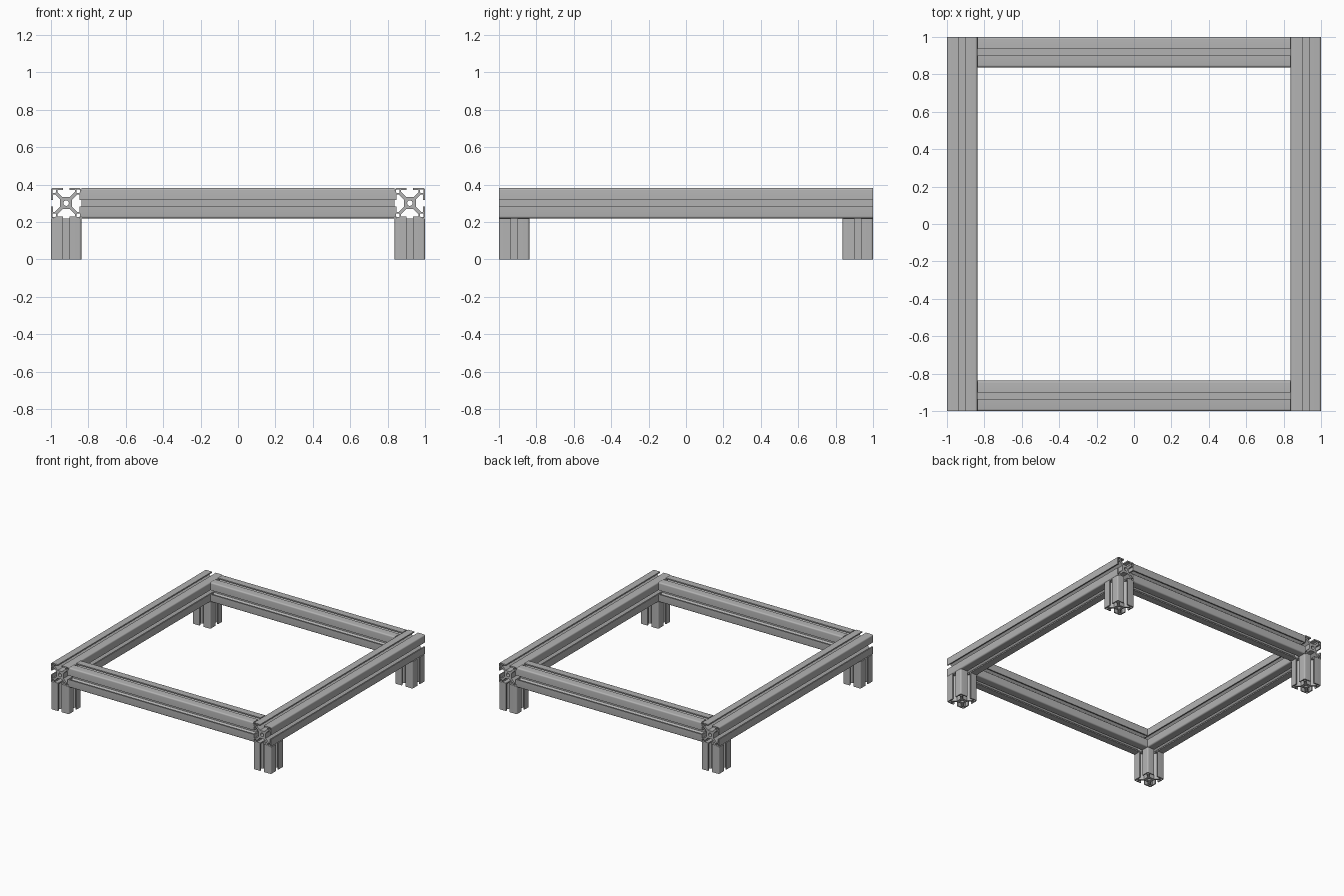
import bpy
import math
from mathutils import Vector, Matrix

cube = bpy.data.objects.get("Cube")
if cube:
    bpy.data.objects.remove(cube)

HALF = 0.081            # half width of the slotted profile
C = 1 - HALF            # offset of the bar centre lines
LEG = 0.22              # leg height

aluminium = bpy.data.materials.new("grey_aluminium")
aluminium.use_nodes = True
grey = (0.45, 0.45, 0.45, 1)
aluminium.diffuse_color = grey
aluminium.node_tree.nodes["Principled BSDF"].inputs["Base Color"].default_value = grey


def arc(cx, cy, r, start, end, steps):
    return [Vector((cx + r * math.cos(start + (end - start) * i / steps),
                    cy + r * math.sin(start + (end - start) * i / steps)))
            for i in range(steps + 1)]


def rounded_square(lo, hi, r):
    pts = []
    for k, (x, y) in enumerate([(hi - r, hi - r), (lo + r, hi - r), (lo + r, lo + r), (hi - r, lo + r)]):
        pts += arc(x, y, r, k * math.pi / 2, (k + 1) * math.pi / 2, 3)
    return pts


def profile_loops():
    # Half of one corner: core, diagonal arm, cavity, lip, slot mouth
    half = [Vector(p) for p in [(.4, .25), (.73, .58), (.88, .58), (.88, .21), (1, .21)]]
    corner = arc(.86, .86, .14, 0, math.pi / 2, 5)
    quarter = half + corner + [p.yx for p in reversed(half)]
    cell = rounded_square(.67, .91, .06)
    turns = [Matrix.Rotation(k * math.pi / 2, 2) for k in range(4)]
    outline = [t @ p for t in turns for p in quarter]
    cells = [[t @ p for p in cell] for t in turns]
    bore = arc(0, 0, .18, 0, 2 * math.pi, 20)[:-1]
    return [outline, bore] + cells


def extrusion(name, length, location, rotation=(0, 0, 0)):
    curve = bpy.data.curves.new(name, 'CURVE')
    curve.dimensions = '2D'
    curve.fill_mode = 'BOTH'
    curve.extrude = length / 2
    for loop in profile_loops():
        spline = curve.splines.new('POLY')
        spline.points.add(len(loop) - 1)
        for point, p in zip(spline.points, loop):
            point.co = (p.x * HALF, p.y * HALF, 0, 1)
        spline.use_cyclic_u = True
    curve.materials.append(aluminium)
    obj = bpy.data.objects.new(name, curve)
    bpy.context.collection.objects.link(obj)
    obj.location = location
    obj.rotation_euler = rotation
    bpy.ops.object.select_all(action='DESELECT')
    obj.select_set(True)
    bpy.context.view_layer.objects.active = obj
    bpy.ops.object.convert(target='MESH')
    bpy.ops.object.shade_smooth_by_angle(angle=math.radians(30))


# Full-length side bars, cross bars between them, and a leg under each corner
quarter_turn = math.pi / 2
bar_z = LEG + HALF
for side, sx in (("left", 1), ("right", -1)):
    extrusion(side + "_bar", 2, (sx * C, 0, bar_z), (quarter_turn, 0, 0))
    for end, sy in (("front", -1), ("back", 1)):
        extrusion(end + "_" + side + "_leg", LEG, (sx * C, sy * C, LEG / 2))
for end, sy in (("front", -1), ("back", 1)):
    extrusion(end + "_bar", 2 * (1 - 2 * HALF), (0, sy * C, bar_z), (0, quarter_turn, 0))
